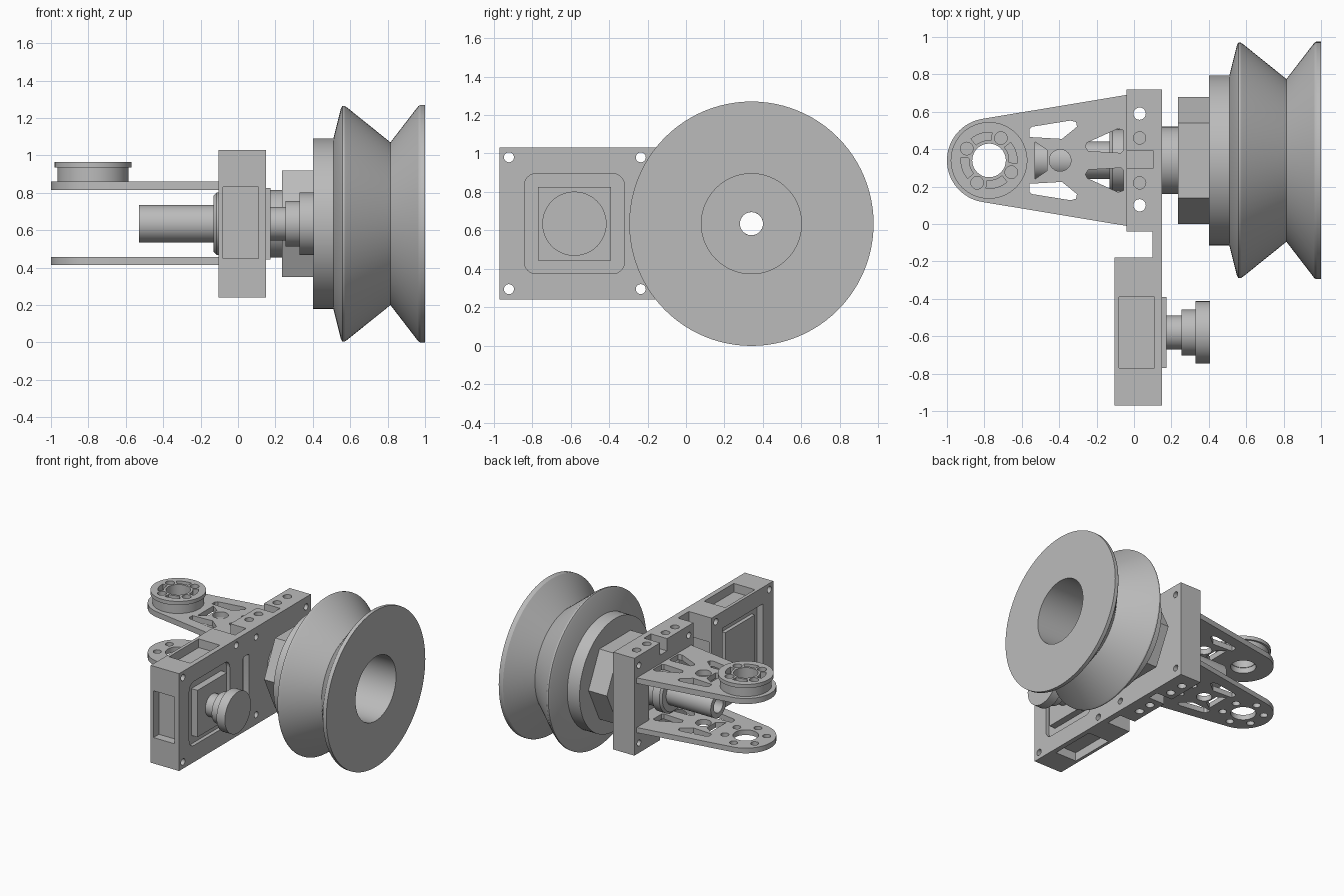
import bpy, bmesh, math

if "Cube" in bpy.data.objects:
    bpy.data.objects.remove(bpy.data.objects["Cube"])

grey = bpy.data.materials.new("plain grey")
grey.use_nodes = True
grey.diffuse_color = (0.5, 0.5, 0.5, 1)
grey.node_tree.nodes["Principled BSDF"].inputs["Base Color"].default_value = (0.5, 0.5, 0.5, 1)

AY, AZ = 0.34, 0.635       # main axle, along x
MY = -0.58                 # small drive module centre
PX = -0.775                # arm pivot centre


def finish(name, bm):
    bmesh.ops.remove_doubles(bm, verts=bm.verts, dist=1e-5)
    bmesh.ops.recalc_face_normals(bm, faces=bm.faces)
    mesh = bpy.data.meshes.new(name)
    bm.to_mesh(mesh)
    bm.free()
    mesh.materials.append(grey)
    obj = bpy.data.objects.new(name, mesh)
    bpy.context.scene.collection.objects.link(obj)
    return obj


def place(axis, u, v, w):
    return {"x": (w, u, v), "y": (u, w, v), "z": (u, v, w)}[axis]


def prism(name, pts, axis, lo, hi):
    """Flat outline extruded along one axis."""
    bm = bmesh.new()
    a = [bm.verts.new(place(axis, u, v, lo)) for u, v in pts]
    b = [bm.verts.new(place(axis, u, v, hi)) for u, v in pts]
    bm.faces.new(a)
    bm.faces.new(b)
    for i in range(len(pts)):
        j = (i + 1) % len(pts)
        bm.faces.new((a[i], a[j], b[j], b[i]))
    return finish(name, bm)


def arc(u, v, r, start=0, end=360, n=32):
    full = end - start == 360
    steps = n if full else n + 1
    return [(u + r * math.cos(t), v + r * math.sin(t))
            for t in (math.radians(start + (end - start) * i / n) for i in range(steps))]


def rect(u0, u1, v0, v1, r=0):
    if r == 0:
        return [(u0, v0), (u1, v0), (u1, v1), (u0, v1)]
    return (arc(u1 - r, v1 - r, r, 0, 90, 6) + arc(u0 + r, v1 - r, r, 90, 180, 6)
            + arc(u0 + r, v0 + r, r, 180, 270, 6) + arc(u1 - r, v0 + r, r, 270, 360, 6))


def lathe(name, cy, cz, profile, n=72):
    """Closed (x, radius) profile turned about an x-parallel axis."""
    bm = bmesh.new()
    rings = [[bm.verts.new((x, cy + r * math.cos(2 * math.pi * k / n),
                            cz + r * math.sin(2 * math.pi * k / n)))
              for x, r in profile] for k in range(n)]
    for k in range(n):
        p, q = rings[k], rings[(k + 1) % n]
        for i in range(len(profile)):
            j = (i + 1) % len(profile)
            if profile[i][1] + profile[j][1] > 0:
                bm.faces.new((p[i], p[j], q[j], q[i]))
    return finish(name, bm)


def cut(obj, outlines):
    """Subtract prisms given as (outline, axis, low, high)."""
    for pts, axis, lo, hi in outlines:
        tool = prism("cutter", pts, axis, lo, hi)
        mod = obj.modifiers.new("cut", "BOOLEAN")
        mod.object, mod.operation, mod.solver = tool, "DIFFERENCE", "EXACT"
        bpy.context.view_layer.update()
        graph = bpy.context.evaluated_depsgraph_get()
        mesh = bpy.data.meshes.new_from_object(obj.evaluated_get(graph))
        obj.modifiers.clear()
        obj.data = mesh
        bpy.data.objects.remove(tool)


# Grooved wheel with deep bore
lathe("grooved_wheel", AY, AZ, [
    (.40, .06), (.40, .455), (.51, .455), (.55, .615), (.558, .63), (.57, .63),
    (.585, .62), (.815, .435), (.965, .63), (.975, .635), (1, .635), (1, .26),
    (.45, .26), (.45, .06)], 96)

# Hexagonal hub
hub = prism("hex_hub", [(AY + u, AZ + v) for u, v in (
    (.34, 0), (.2, .285), (-.2, .285), (-.34, 0), (-.2, -.285), (.2, -.285))], "x", .235, .40)
cut(hub, [(arc(AY, AZ, .06), "x", 0, 1)])

# Hollow axle with bearing collars
lathe("hollow_axle", AY, AZ, [
    (-.53, .06), (-.53, .1), (-.13, .1), (-.13, .15), (-.115, .167), (-.05, .167),
    (-.05, .14), (.15, .14), (.15, .18), (.235, .18), (.235, .1), (.45, .1), (.45, .06)])

# Axle frame
z0, z1 = .24, 1.03
frame = prism("axle_frame", rect(-.04, .15, -.04, .72), "z", z0, z1)
cuts = [(rect(.15, .53, .455, .815), "x", -.1, .06),
        (arc(AY, AZ, .12), "x", 0, .3),
        (rect(-.06, .105, .30, .39), "z", .93, 1.1),
        (rect(-.06, .105, .30, .39), "z", .1, .34)]
for y in (.10, .59):
    cuts.append((arc(.03, y, .033, n=20), "z", 0, 2))
for y in (.22, .46):
    cuts += [(arc(.03, y, .033, n=20), "z", .9, 2), (arc(.03, y, .033, n=20), "z", 0, .37)]
for y in (.02, .66):
    for z in (.32, .95):
        cuts.append((arc(y, z, .025, n=20), "x", -1, 1))
cut(frame, cuts)

# Thin web joining the two frames
web = prism("joining_web", rect(.10, .15, -.18, -.04), "z", z0, z1)
cut(web, [(rect(-.15, -.07, .42, .85, .02), "x", 0, 1)])

# Drive module housing with pockets on every side
housing = prism("module_housing", rect(-.105, .15, -.97, -.18), "z", z0, z1)
window = rect(-.08, .11, .45, .83)
top_window = rect(-.08, .11, MY - .19, MY + .19)
cuts = [(rect(MY - .26, MY + .26, AZ - .26, AZ + .26, .06), "x", .12, .3),
        (rect(MY - .26, MY + .26, AZ - .26, AZ + .26), "x", -.3, -.05),
        (window, "y", -1.1, -.90), (window, "y", -.25, -.1),
        (top_window, "z", .96, 1.2), (top_window, "z", 0, .31)]
for y in (-.92, -.235):
    for z in (.295, .98):
        cuts.append((arc(y, z, .026, n=20), "x", -1, 1))
cut(housing, cuts)
prism("module_core", rect(MY - .19, MY + .19, AZ - .19, AZ + .19), "x", -.08, .175)

# Stepped output knob
lathe("stepped_knob", MY, AZ, [
    (.17, 0), (.17, .09), (.255, .09), (.255, .122), (.33, .122), (.33, .167),
    (.405, .167), (.405, 0)], 48)

# Pair of tapered arms with truss openings
outline = arc(PX, AY, .225, 99, 261, 32) + [(-.04, -.01), (-.04, .69)]
corner = [(-.555, .115), (-.335, .205), (-.31, .19), (-.30, .17), (-.385, .11), (-.555, .115)][:5]
corner = [(-.56, .125), (-.56, .165), (-.545, .18), (-.34, .213), (-.31, .205), (-.305, .18), (-.385, .115)]
slot = [(-.26, .075), (-.25, .095), (-.085, .17), (-.055, .16), (-.055, .055), (-.07, .04), (-.245, .05)]
for name, lo, hi in (("upper_arm", .815, .86), ("lower_arm", .415, .457)):
    arm = prism(name, outline, "z", lo, hi)
    cuts = [(arc(PX, AY, .095), "z", 0, 2), (arc(-.395, AY, .058), "z", 0, 2),
            ([(-.53, AY + .1), (-.53, AY - .1), (-.465, AY - .055), (-.465, AY + .055)], "z", 0, 2)]
    for s in (1, -1):
        for shape in (corner, slot):
            cuts.append(([(x, AY + s * y) for x, y in shape], "z", 0, 2))
    if name == "lower_arm":
        for k in range(6):
            t = math.radians(60 * k + 30)
            cuts.append((arc(PX + .155 * math.cos(t), AY + .155 * math.sin(t), .03, n=16), "z", 0, 2))
    cut(arm, cuts)

# Flanged pivot puck with round holes and curved slots
cuts = [(arc(PX, AY, .09), "z", 0, 2)]
for k in range(4):
    t = math.radians(62 + 90 * k)
    cuts.append((arc(PX + .135 * math.cos(t), AY + .135 * math.sin(t), .034, n=20), "z", .88, 2))
    a = 90 * k + 17
    cuts.append((arc(PX, AY, .15, a - 23, a + 23, 8) + arc(PX, AY, .108, a + 23, a - 23, 8), "z", .88, 2))
for name, r, lo, hi in (("puck_body", .19, .86, .935), ("puck_rim", .205, .935, .965)):
    cut(prism(name, arc(PX, AY, r, n=64), "z", lo, hi), cuts)

# Smooth round surfaces, keeping edges sharp
bpy.ops.object.select_all(action="DESELECT")
for obj in bpy.context.scene.objects:
    if obj.type == "MESH":
        obj.select_set(True)
        bpy.context.view_layer.objects.active = obj
bpy.ops.object.shade_smooth_by_angle(angle=math.radians(25))
